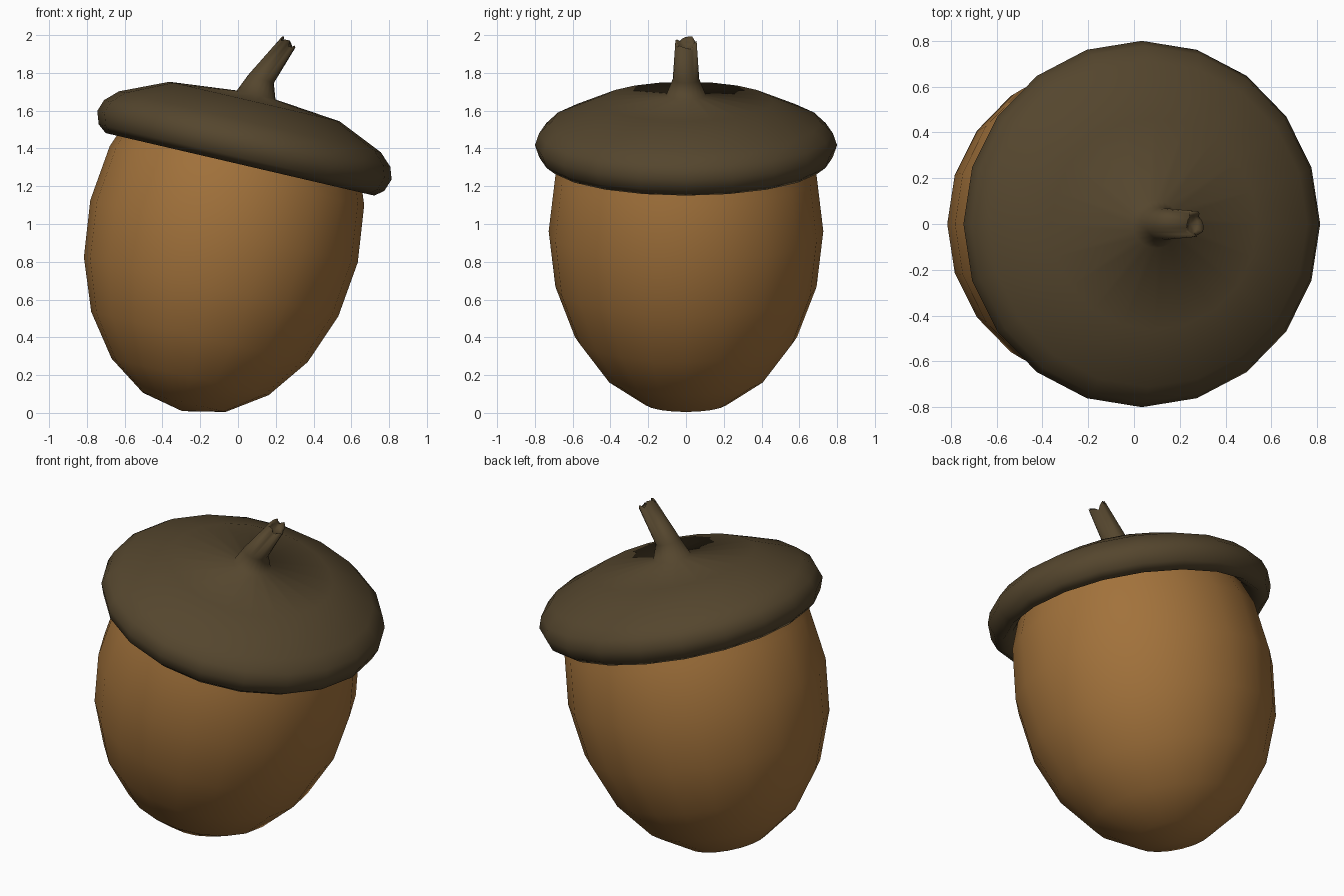
import bpy, bmesh, math
from mathutils import Matrix, Vector

if "Cube" in bpy.data.objects:
    bpy.data.objects.remove(bpy.data.objects["Cube"])

TILT = math.radians(13.1)
SIDES = 20


def material(name, rgb):
    m = bpy.data.materials.new(name)
    m.diffuse_color = (*rgb, 1)
    m.use_nodes = True
    m.node_tree.nodes["Principled BSDF"].inputs["Base Color"].default_value = m.diffuse_color
    return m


def axis_point(v, u=-0.288):
    # point on the leaning axis of the acorn
    return Matrix.Rotation(TILT, 3, 'Y') @ Vector((u, 0, v))


def ring(bm, centre, rx, ry, tilt, jag=None):
    rot = Matrix.Rotation(tilt, 3, 'Y')
    out = []
    for i in range(SIDES):
        a = 2 * math.pi * i / SIDES
        lift = jag[i % len(jag)] if jag else 0
        out.append(bm.verts.new(centre + rot @ Vector((rx * math.cos(a), ry * math.sin(a), lift))))
    return out


def bridge(bm, rings):
    for a, b in zip(rings, rings[1:]):
        for i in range(SIDES):
            j = (i + 1) % SIDES
            bm.faces.new((a[i], a[j], b[j], b[i]))


def cap_end(bm, loop, point):
    tip = bm.verts.new(point)
    for i in range(SIDES):
        bm.faces.new((loop[i], loop[(i + 1) % SIDES], tip))


def finish(bm, name, mat):
    bmesh.ops.recalc_face_normals(bm, faces=bm.faces)
    for f in bm.faces:
        f.smooth = True
    me = bpy.data.meshes.new(name)
    bm.to_mesh(me)
    bm.free()
    me.materials.append(mat)
    ob = bpy.data.objects.new(name, me)
    bpy.context.collection.objects.link(ob)
    return ob


# nut: stretched sphere leaning to the right, open where the cap hides it
bm = bmesh.new()
bmesh.ops.create_uvsphere(bm, u_segments=SIDES, v_segments=10, radius=1)
bmesh.ops.delete(bm, geom=[v for v in bm.verts if v.co.z > 0.7], context='VERTS')
place = (Matrix.Translation(axis_point(0.92, -0.29)) @ Matrix.Rotation(TILT, 4, 'Y')
         @ Matrix.Diagonal((0.727, 0.727, 0.978, 1)))
bmesh.ops.transform(bm, matrix=place, verts=bm.verts)
finish(bm, "nut", material("nut_brown", (0.36, 0.168, 0.044)))

# cap: radius and height along the axis, from under the rim to the stem
bm = bmesh.new()
profile = [(0.64, 1.37), (0.67, 1.325), (0.73, 1.284), (0.776, 1.32), (0.80, 1.388),
           (0.778, 1.452), (0.712, 1.515), (0.463, 1.625), (0.105, 1.661)]
rings = [ring(bm, axis_point(v), r, r, TILT) for r, v in profile]

# stem: grows from the right of the cap's middle, bends and ends in a ragged hollow break
rings[-1] = rings[-1]
bend = math.radians(40)
rings.append(ring(bm, Vector((0.122, 0, 1.768)), 0.071, 0.070, math.radians(18)))
tip = Vector((0.262, 0, 1.955))
jag = [0.008, 0.0, -0.012, 0.005, 0.014, 0.02, -0.008, 0.0, 0.018, 0.012]
rings.append(ring(bm, tip, 0.046, 0.056, bend, jag))
rings.append(ring(bm, tip - Vector((0.008, 0, 0.01)), 0.03, 0.038, bend))
bridge(bm, rings)
cap_end(bm, rings[-1], tip - Vector((0.018, 0, 0.022)))
finish(bm, "cap_and_stem", material("dark_bark", (0.09, 0.061, 0.027)))
